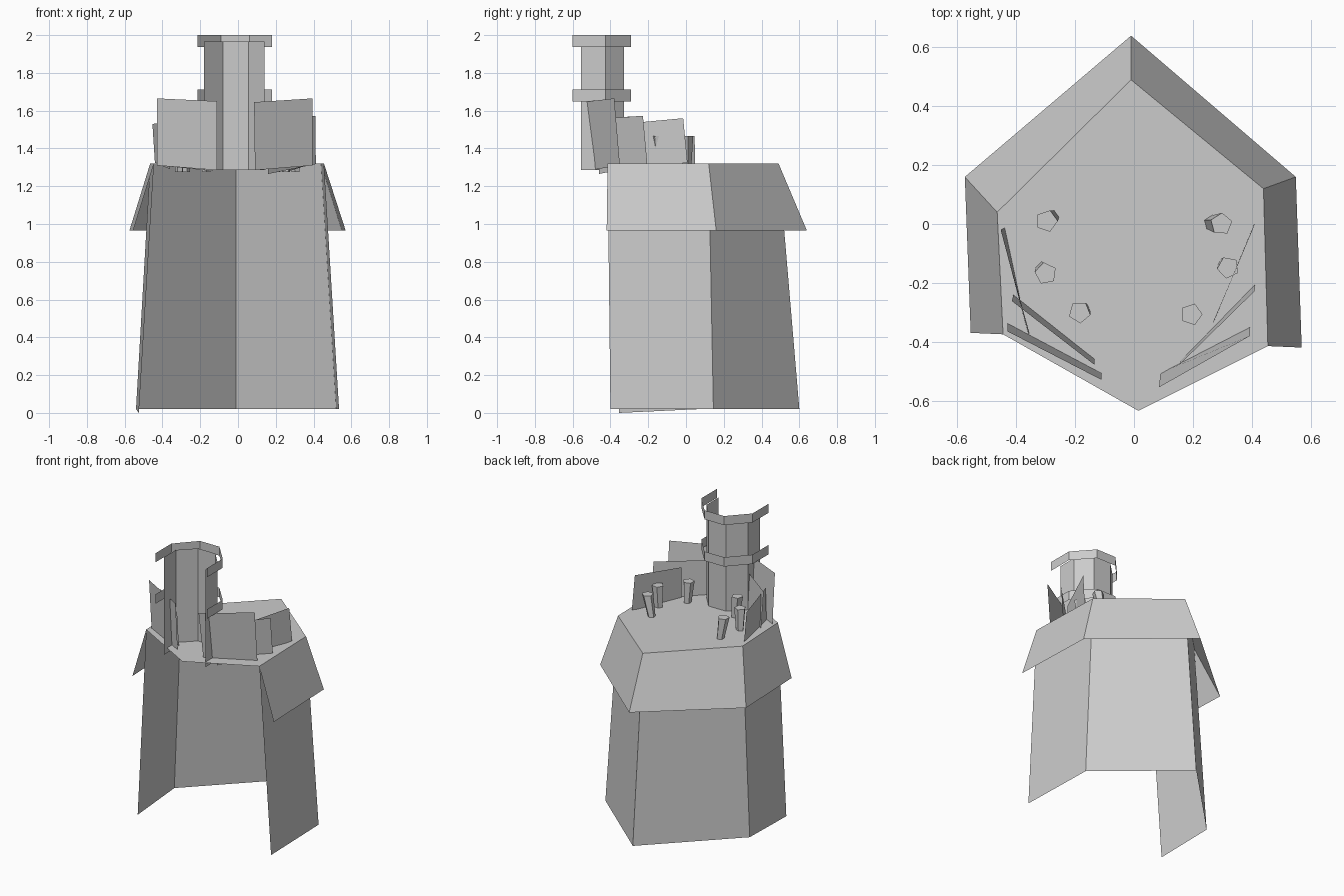
import bpy, bmesh
from math import cos, sin, tau
from mathutils import Vector


def make(name, verts, faces):
    me = bpy.data.meshes.new(name)
    me.from_pydata([tuple(v) for v in verts], [], faces)
    me.update()
    ob = bpy.data.objects.new(name, me)
    bpy.context.collection.objects.link(ob)
    return ob


def strip(name, low, high):
    """Open wall running between a lower and an upper polyline."""
    n = len(low)
    return make(name, low + high, [(i, i + 1, n + i + 1, n + i) for i in range(n - 1)])


def band(name, outline, z0, z1):
    return strip(name, [(x, y, z0) for x, y in outline], [(x, y, z1) for x, y in outline])


# Shared deck corners: right front, right back, back, left back, left front
Z = 1.32
rim = [(0.455, -0.415, Z), (0.44, 0.12, Z), (-0.01, 0.49, Z), (-0.465, 0.04, Z), (-0.445, -0.375, Z)]

# Tapering main walls, open at the front
base = [(0.535, -0.40, 0.02), (0.52, 0.145, 0.02), (-0.01, 0.60, 0.02),
        (-0.54, 0.07, 0.02), (-0.525, -0.355, 0.0)]
strip("main_wall", base, rim)

# Flared skirt hanging from the deck edge
hem = [(0.57, -0.42, 0.965), (0.55, 0.16, 0.965), (-0.01, 0.64, 0.965),
       (-0.575, 0.16, 0.965), (-0.555, -0.37, 0.965)]
strip("skirt", hem, rim)

# Six-sided deck
make("deck", rim + [(0.015, -0.635, Z)], [tuple(range(6))])

# Tower: five sides of an octagon, with two outer bands
tower = [(0.14, -0.557), (0.14, -0.425), (0.055, -0.327), (-0.08, -0.327), (-0.18, -0.425), (-0.18, -0.557)]
ring = [(0.18, -0.60), (0.18, -0.425), (0.06, -0.29), (-0.09, -0.29), (-0.215, -0.425), (-0.215, -0.60)]
band("tower", tower, 1.285, 1.965)
band("upper_band", ring, 1.937, 2.0)
band("lower_band", ring, 1.648, 1.713)

# Shield panels: bottom near/far corners, then top near/far corners
panels = {
    "right_outer_panel": [(0.09, -0.505, 1.285), (0.395, -0.35, 1.31), (0.395, -0.38, 1.665), (0.085, -0.555, 1.645)],
    "right_middle_panel": [(0.16, -0.46, 1.265), (0.412, -0.205, 1.317), (0.41, -0.228, 1.573), (0.155, -0.478, 1.555)],
    "right_rear_panel": [(0.27, -0.335, 1.28), (0.412, 0.008, 1.325), (0.405, -0.015, 1.56), (0.268, -0.335, 1.53)],
    "left_outer_panel": [(-0.11, -0.505, 1.285), (-0.43, -0.337, 1.31), (-0.43, -0.365, 1.665), (-0.11, -0.53, 1.65)],
    "left_middle_panel": [(-0.135, -0.455, 1.28), (-0.41, -0.24, 1.31), (-0.415, -0.262, 1.57), (-0.135, -0.478, 1.56)],
    "left_rear_panel": [(-0.36, -0.372, 1.29), (-0.44, -0.012, 1.325), (-0.453, -0.02, 1.53), (-0.355, -0.372, 1.54)],
}
for name, corners in panels.items():
    make(name, corners, [(0, 1, 2, 3)])

# Leaning five-sided posts, wider at the top: top centre, bottom centre
posts = [((-0.297, 0.01), (-0.275, 0.026)), ((-0.30, -0.168), (-0.312, -0.148)),
         ((-0.185, -0.30), (-0.168, -0.293)), ((0.297, 0.0), (0.253, 0.005)),
         ((0.32, -0.148), (0.305, -0.138)), ((0.195, -0.307), (0.20, -0.297))]
for i, (top, bot) in enumerate(posts):
    vs = []
    for (cx, cy), z, r in ((bot, 1.275, 0.022), (top, 1.465, 0.038)):
        vs += [(cx + r * cos(tau * (k + i * 0.4) / 5), cy + r * sin(tau * (k + i * 0.4) / 5), z)
               for k in range(5)]
    make(f"post_{i + 1}", vs,
         [(k, (k + 1) % 5, 5 + (k + 1) % 5, 5 + k) for k in range(5)]
         + [(5, 6, 7, 8, 9), (4, 3, 2, 1, 0)])
